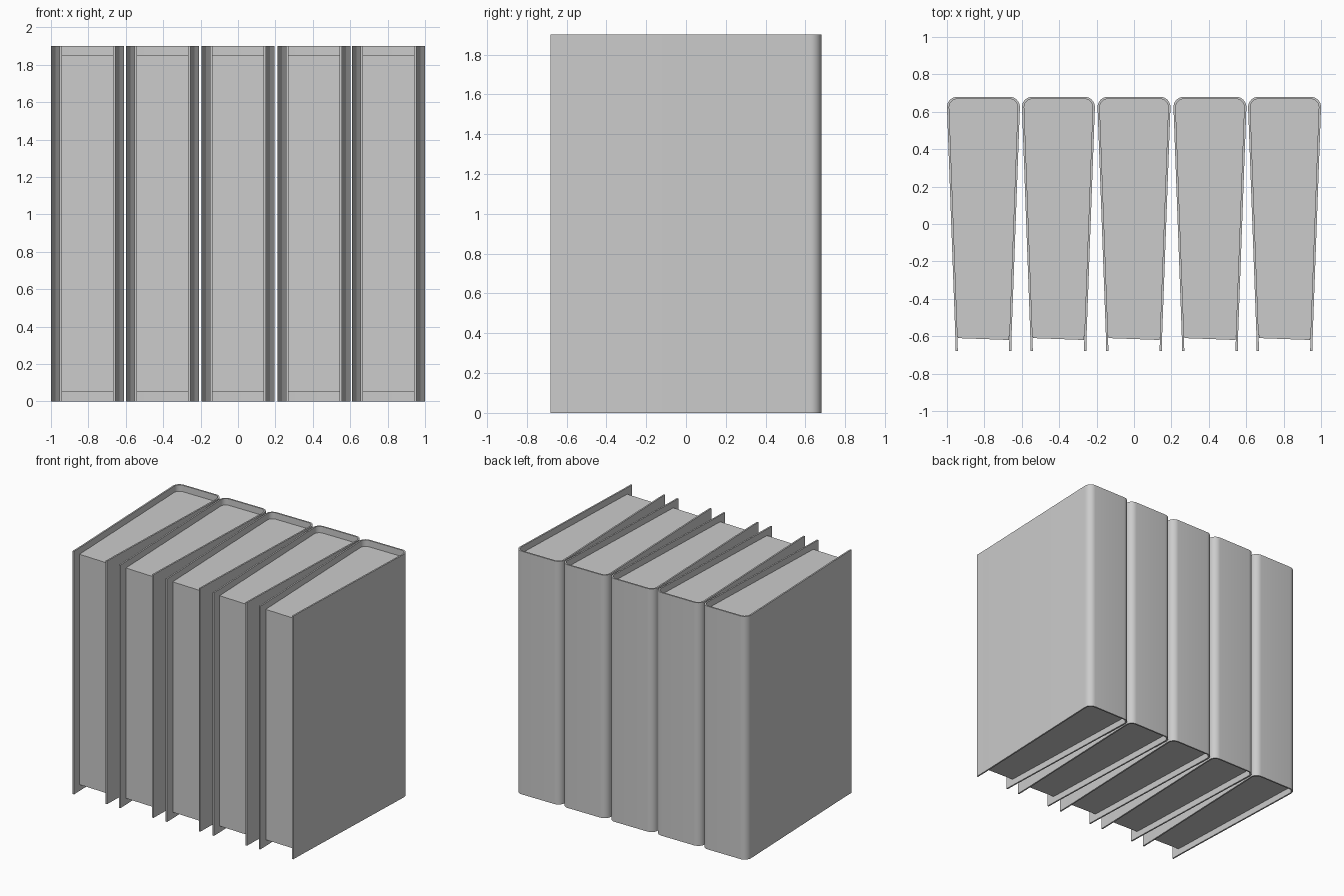
import bpy, bmesh, math

cube = bpy.data.objects.get("Cube")
if cube:
    bpy.data.objects.remove(cube, do_unlink=True)

HEIGHT, THICK = 1.9, 0.012
BACK, FRONT = 0.68, -0.68

grey = bpy.data.materials.new("plain grey")
grey.use_nodes = True
grey.diffuse_color = (0.6, 0.6, 0.6, 1)
grey.node_tree.nodes["Principled BSDF"].inputs["Base Color"].default_value = (0.6, 0.6, 0.6, 1)


def half_outline(inset, front):
    """Right half of the wrapped cover, from the fore-edge to the spine."""
    radius = 0.055 - inset
    cx, cy = 0.14, BACK - 0.055
    pts = [(0.149 - inset, front), (0.151 - inset, -0.58)]
    for i in range(9):
        a = math.pi / 2 * i / 8
        pts.append((cx + radius * math.cos(a), cy + radius * math.sin(a)))
    return pts


def full_outline(inset, front):
    half = half_outline(inset, front)
    return half + [(-x, y) for x, y in reversed(half)]


def extrude(name, outline, z0, z1, x):
    """Upright prism from a closed outline."""
    bm = bmesh.new()
    face = bm.faces.new([bm.verts.new((px, py, z0)) for px, py in outline])
    top = bmesh.ops.extrude_face_region(bm, geom=[face])["geom"]
    verts = [v for v in top if isinstance(v, bmesh.types.BMVert)]
    bmesh.ops.translate(bm, verts=verts, vec=(0, 0, z1 - z0))
    bmesh.ops.recalc_face_normals(bm, faces=bm.faces)
    mesh = bpy.data.meshes.new(name)
    bm.to_mesh(mesh)
    bm.free()
    mesh.materials.append(grey)
    obj = bpy.data.objects.new(name, mesh)
    bpy.context.collection.objects.link(obj)
    obj.location.x = x
    bpy.ops.object.select_all(action="DESELECT")
    obj.select_set(True)
    bpy.context.view_layer.objects.active = obj
    bpy.ops.object.shade_smooth_by_angle(angle=math.radians(30))
    return obj


# Row of books: a wrapped cover and a recessed page block each
for n, x in enumerate((-0.805, -0.404, 0, 0.406, 0.805), 1):
    cover = full_outline(0, FRONT) + full_outline(THICK, FRONT)[::-1]
    extrude(f"book_{n}_cover", cover, 0, HEIGHT, x)
    pages = full_outline(THICK, -0.615)
    pages[-1] = (pages[-1][0], -0.61)
    pages[0] = (pages[0][0], -0.62)
    extrude(f"book_{n}_pages", pages, 0.05, HEIGHT - 0.05, x)
